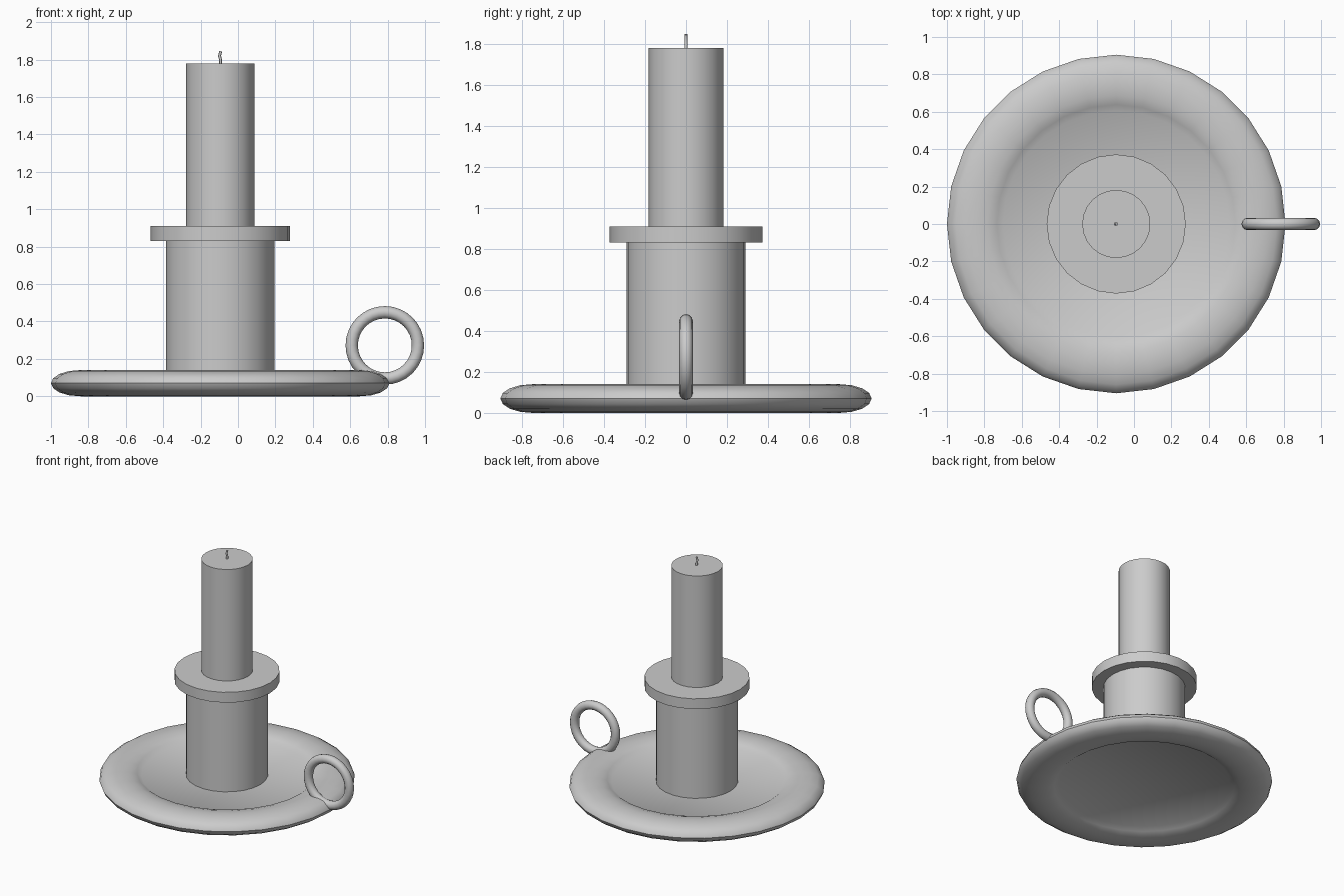
import bpy, bmesh, math
from mathutils import Vector

if "Cube" in bpy.data.objects:
    bpy.data.objects.remove(bpy.data.objects["Cube"])

CX = -0.095  # axis of the candlestick


def finish(name):
    ob = bpy.context.object
    ob.name = name
    bpy.ops.object.shade_smooth_by_angle(angle=math.radians(40))
    return ob


def cylinder(name, r, z0, z1, sides):
    bpy.ops.mesh.primitive_cylinder_add(vertices=sides, radius=r, depth=z1 - z0,
                                        location=(CX, 0, (z0 + z1) / 2))
    return finish(name)


# Saucer: flattened round rim around a thin recessed floor
def saucer():
    R, a, b, zc, n = 0.75, 0.155, 0.07, 0.07, 14
    start = math.radians(159)
    prof = [(0, 0.095)]
    for i in range(n + 1):
        t = start - 2 * start * i / n
        prof.append((R + a * math.cos(t), zc + b * math.sin(t)))
    prof.append((0, 0.045))
    bm = bmesh.new()
    vs = [bm.verts.new((x, 0, z)) for x, z in prof]
    es = [bm.edges.new(p) for p in zip(vs, vs[1:])]
    bmesh.ops.spin(bm, geom=vs + es, cent=(0, 0, 0), axis=(0, 0, 1),
                   angle=2 * math.pi, steps=28)
    bmesh.ops.remove_doubles(bm, verts=bm.verts, dist=1e-4)
    bmesh.ops.recalc_face_normals(bm, faces=bm.faces)
    me = bpy.data.meshes.new("saucer")
    bm.to_mesh(me)
    bm.free()
    ob = bpy.data.objects.new("saucer", me)
    ob.location.x = CX
    bpy.context.collection.objects.link(ob)
    bpy.ops.object.select_all(action='DESELECT')
    ob.select_set(True)
    bpy.context.view_layer.objects.active = ob
    finish("saucer")


saucer()

# Holder, drip collar and candle
cylinder("holder", 0.29, 0.09, 0.84, 24)
cylinder("drip_collar", 0.372, 0.83, 0.91, 24)
cylinder("candle", 0.182, 0.90, 1.78, 24)

# Finger ring
bpy.ops.mesh.primitive_torus_add(major_radius=0.177, minor_radius=0.033,
                                 major_segments=32, minor_segments=12,
                                 location=(0.785, 0, 0.272),
                                 rotation=(math.pi / 2, 0, 0))
finish("finger_ring")

# Wick: short, slightly bent string
cu = bpy.data.curves.new("wick", 'CURVE')
cu.dimensions = '3D'
cu.bevel_depth = 0.008
cu.bevel_resolution = 1
cu.use_fill_caps = True
sp = cu.splines.new('POLY')
path = [(0.002, 1.77), (0.002, 1.80), (-0.004, 1.82), (0.003, 1.845)]
sp.points.add(len(path) - 1)
for p, (x, z) in zip(sp.points, path):
    p.co = (CX + x, 0, z, 1)
bpy.context.collection.objects.link(bpy.data.objects.new("wick", cu))
